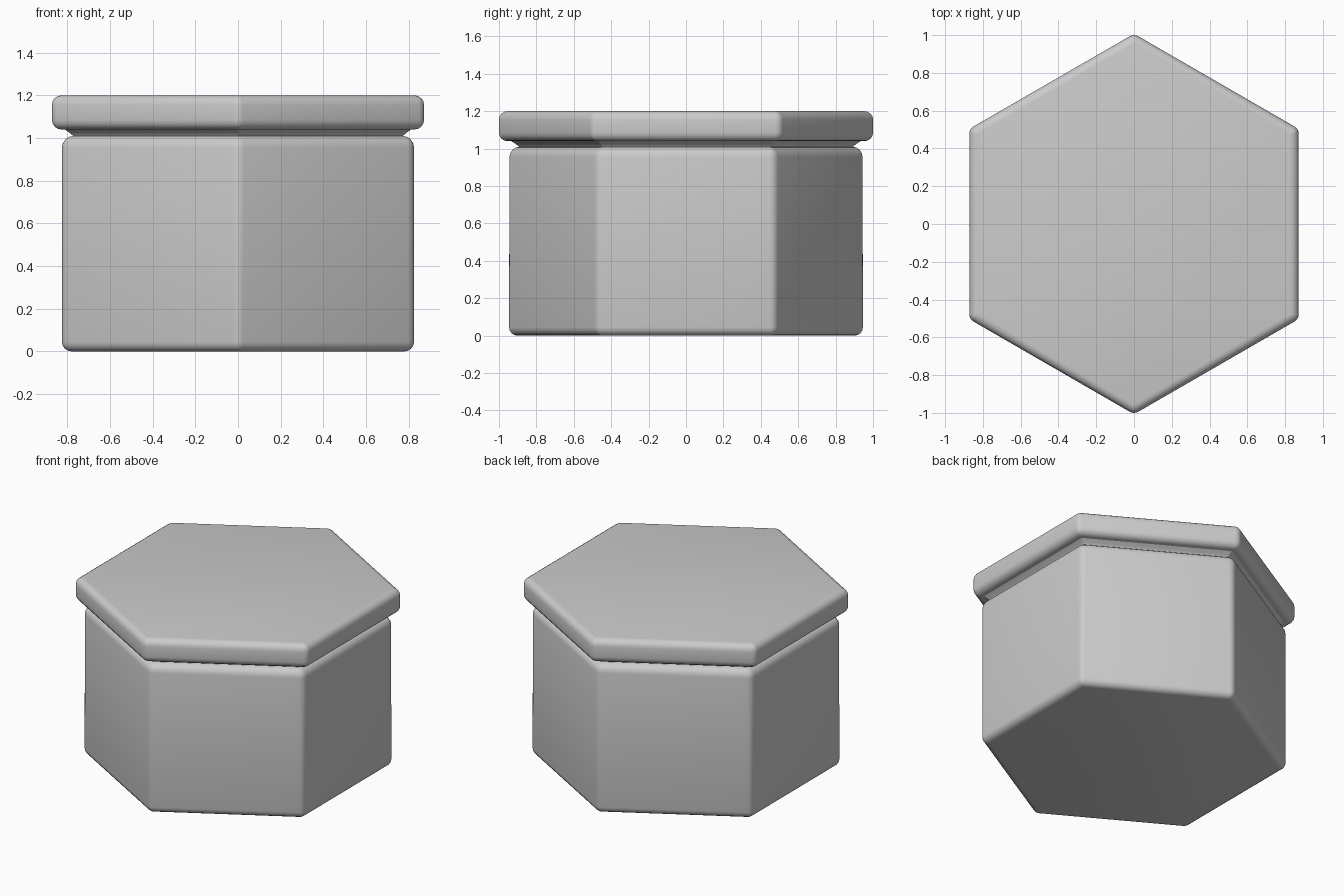
import bpy, bmesh, math

cube = bpy.data.objects.get("Cube")
if cube:
    bpy.data.objects.remove(cube, do_unlink=True)

grey = bpy.data.materials.new("light grey")
grey.use_nodes = True
colour = (0.6, 0.6, 0.6, 1)
grey.diffuse_color = colour
grey.node_tree.nodes["Principled BSDF"].inputs["Base Color"].default_value = colour

SEGMENTS = 4


def hex_ring(bm, apothem, radius, z):
    """Hexagon with a point on +y and -y, its corners rounded by radius."""
    core = (apothem - radius) / math.cos(math.pi / 6)
    verts = []
    for corner in range(6):
        middle = math.pi / 2 + corner * math.pi / 3
        for step in range(SEGMENTS + 1):
            a = middle + (step / SEGMENTS - 0.5) * math.pi / 3
            verts.append(bm.verts.new((core * math.cos(middle) + radius * math.cos(a),
                                       core * math.sin(middle) + radius * math.sin(a), z)))
    return verts


def rounded_edge(apothem, z, radius, top):
    """Quarter-round profile; the corner rounding shrinks along with it."""
    points = []
    for step in range(SEGMENTS + 1):
        a = math.pi / 2 * step / SEGMENTS
        out, rise = math.sin(a), math.cos(a)
        if top:
            out, rise = rise, out
        inset = radius * (1 - out)
        height = z - radius * (1 - rise) if top else z + radius * (1 - rise)
        points.append((apothem - inset, max(radius - inset, 0.002), height))
    return points


def loft(name, profile):
    bm = bmesh.new()
    rings = [hex_ring(bm, *p) for p in profile]
    count = len(rings[0])
    for low, high in zip(rings, rings[1:]):
        for i in range(count):
            j = (i + 1) % count
            bm.faces.new((low[i], low[j], high[j], high[i]))
    bm.faces.new(rings[0][::-1])
    bm.faces.new(rings[-1])
    mesh = bpy.data.meshes.new(name)
    bm.to_mesh(mesh)
    bm.free()
    mesh.materials.append(grey)
    obj = bpy.data.objects.new(name, mesh)
    bpy.context.collection.objects.link(obj)
    bpy.ops.object.select_all(action='DESELECT')
    obj.select_set(True)
    bpy.context.view_layer.objects.active = obj
    bpy.ops.object.shade_smooth_by_angle(angle=math.radians(30))


# Jar body with a softer shoulder
loft("jar_body", rounded_edge(0.825, 0, 0.045, False) + rounded_edge(0.825, 1.01, 0.055, True))

# Narrow neck flaring up to the lid
loft("neck", [(0.77, 0.005, 1.0), (0.775, 0.005, 1.012), (0.79, 0.01, 1.025), (0.82, 0.02, 1.046)])

# Overhanging flat lid
loft("lid", rounded_edge(0.872, 1.04, 0.045, False) + rounded_edge(0.872, 1.2, 0.045, True))
